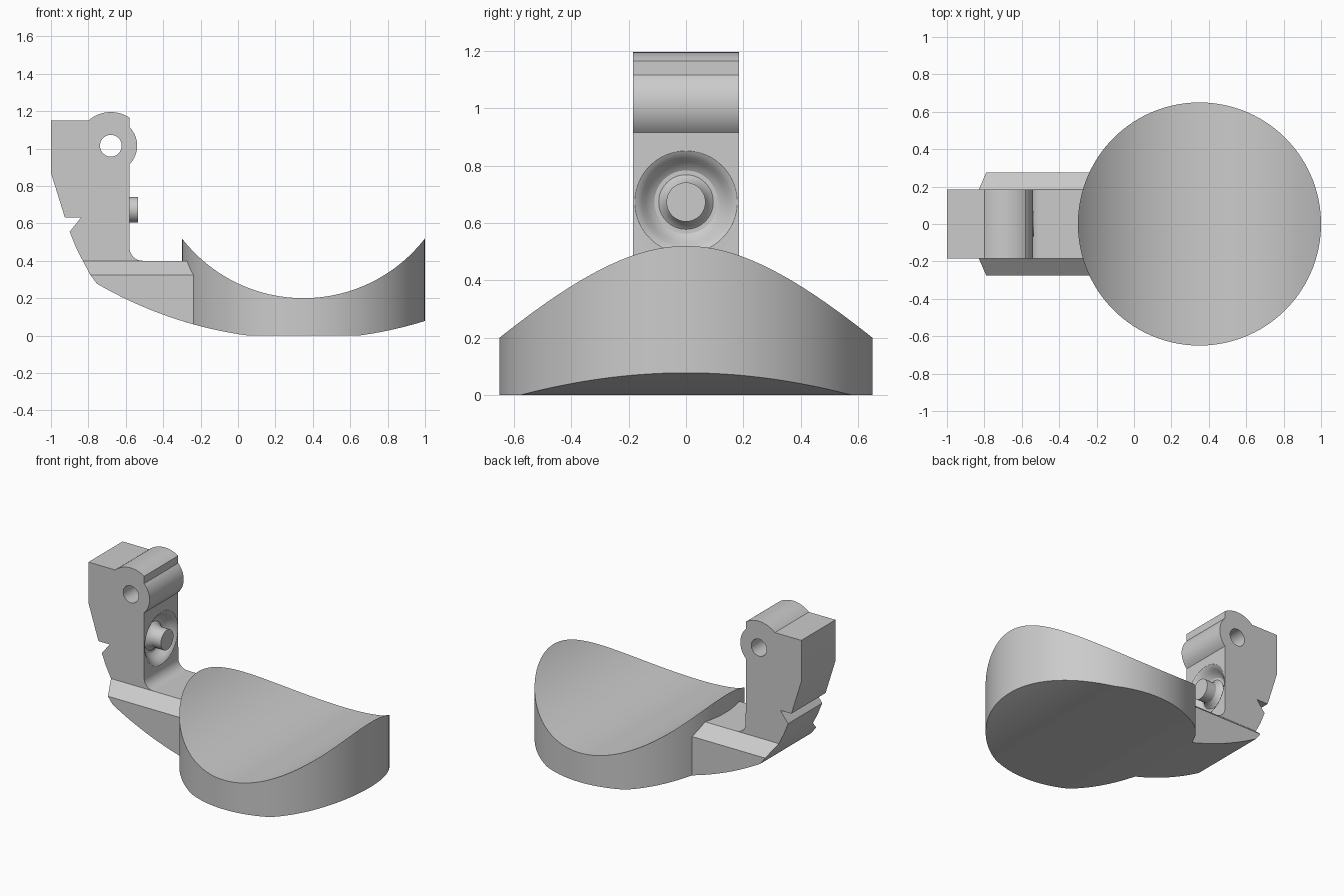
import bpy, bmesh, math
from mathutils import Matrix, Vector

if "Cube" in bpy.data.objects:
    bpy.data.objects.remove(bpy.data.objects["Cube"], do_unlink=True)

grey = bpy.data.materials.new("plain grey")
grey.use_nodes = True
COLOUR = (0.6, 0.6, 0.6, 1)
grey.diffuse_color = COLOUR
for node in grey.node_tree.nodes:
    if node.type == 'BSDF_PRINCIPLED':
        node.inputs["Base Color"].default_value = COLOUR

CUP_X, CUP_R = 0.35, 0.65


def finish(name, bm):
    bmesh.ops.recalc_face_normals(bm, faces=bm.faces)
    me = bpy.data.meshes.new(name)
    bm.to_mesh(me)
    bm.free()
    ob = bpy.data.objects.new(name, me)
    bpy.context.scene.collection.objects.link(ob)
    me.materials.append(grey)
    return ob


def smooth(ob):
    ob.data.shade_smooth()
    ob.data.set_sharp_from_angle(angle=math.radians(28))
    ob.modifiers.new("flat face normals", 'WEIGHTED_NORMAL').keep_sharp = True


def arc(cx, cz, r, a0, a1, n):
    angles = [math.radians(a0 + (a1 - a0) * i / n) for i in range(n + 1)]
    return [(cx + r * math.cos(a), cz + r * math.sin(a)) for a in angles]


def prism(points, half):
    """Extrude an x-z outline symmetrically along y."""
    bm = bmesh.new()
    sides = [[bm.verts.new((x, y, z)) for x, z in points] for y in (-half, half)]
    for side in sides:
        bm.faces.new(side)
    for i in range(len(points)):
        j = (i + 1) % len(points)
        bm.faces.new((sides[0][i], sides[0][j], sides[1][j], sides[1][i]))
    return bm


def rod(name, centre, axis, radius, length, segments=48):
    bm = bmesh.new()
    turn = Vector((0, 0, 1)).rotation_difference(Vector(axis)).to_matrix().to_4x4()
    bmesh.ops.create_cone(bm, cap_ends=True, segments=segments, radius1=radius,
                          radius2=radius, depth=length,
                          matrix=Matrix.Translation(centre) @ turn)
    return finish(name, bm)


def cut(ob, cutter):
    mod = ob.modifiers.new("cut", 'BOOLEAN')
    mod.operation = 'DIFFERENCE'
    mod.solver = 'EXACT'
    mod.object = cutter
    bpy.context.view_layer.update()
    graph = bpy.context.evaluated_depsgraph_get()
    result = bpy.data.meshes.new_from_object(ob.evaluated_get(graph))
    ob.modifiers.clear()
    ob.data = result
    bpy.data.objects.remove(cutter, do_unlink=True)


def saddle_top(x):
    return 1.02 - math.sqrt(0.82 ** 2 - (x - CUP_X) ** 2)


def underside(x):
    return max(0, 2.18 - math.sqrt(2.2 ** 2 - (x - CUP_X) ** 2))


# Round saddle: strips across y between a hollow top and a rocker underside
bm = bmesh.new()
rows = []
STEPS = 60
for i in range(STEPS + 1):
    a = math.pi * i / STEPS
    x, y = CUP_X + CUP_R * math.cos(a), CUP_R * math.sin(a)
    ring = [(x, -y, underside(x)), (x, y, underside(x)),
            (x, y, saddle_top(x)), (x, -y, saddle_top(x))]
    rows.append([bm.verts.new(p) for p in ring])
for r0, r1 in zip(rows, rows[1:]):
    for k in range(4):
        m = (k + 1) % 4
        bm.faces.new((r0[k], r0[m], r1[m], r1[k]))
bmesh.ops.remove_doubles(bm, verts=bm.verts, dist=1e-5)
smooth(finish("saddle", bm))

# Foot joining the post to the saddle, with chamfered upper sides
END = -0.22
xs = [-0.755 + (END + 0.755) * i / 12 for i in range(13)]
outline = [(-0.79, 0.325)] + [(x, underside(x)) for x in xs] + [(END, 0.325)]
bm = prism(outline, 0.275)
bmesh.ops.recalc_face_normals(bm, faces=bm.faces)
top = max(bm.faces, key=lambda f: f.normal.z)
raised = bmesh.ops.extrude_discrete_faces(bm, faces=[top])["faces"][0]
for v in raised.verts:
    v.co.z = 0.4
    v.co.y = math.copysign(0.184, v.co.y)
    if v.co.x < -0.5:
        v.co.x = -0.83
smooth(finish("foot", bm))

# Post with a rounded knuckle, rear notch and a fillet at its base
outline = [(-1, 1.15)]
outline += arc(-0.68, 1.015, 0.18, 131.6, 56.3, 14)
outline += arc(-0.68, 1.015, 0.141, 45, -45, 16)
outline += arc(-0.51, 0.47, 0.07, 180, 270, 10)
outline += [(-0.83, 0.4), (-0.868, 0.475), (-0.9, 0.555),
            (-0.84, 0.63), (-0.925, 0.63), (-1, 0.87)]
post = finish("post", prism(outline, 0.184))

# Pivot hole through the knuckle
cut(post, rod("hole_cutter", (-0.68, 0, 1.015), (0, 1, 0), 0.058, 1))

# Ring-shaped dish around the pin: radius and depth pairs
dish = [(0.06, 0.02), (0.068, 0.025), (0.08, 0.05), (0.095, 0.062), (0.11, 0.062),
        (0.125, 0.053), (0.14, 0.037), (0.153, 0.02), (0.165, 0.008),
        (0.176, 0.002), (0.181, -0.002), (0.181, -0.03)]
bm = bmesh.new()
N = 64
rings = []
for r, d in dish:
    rings.append([bm.verts.new((-0.58 - d, r * math.cos(math.tau * k / N),
                                0.673 + r * math.sin(math.tau * k / N)))
                  for k in range(N)])
for r0, r1 in zip(rings, rings[1:]):
    for k in range(N):
        bm.faces.new((r0[k], r0[k - 1], r1[k - 1], r1[k]))
bm.faces.new(rings[0])
bm.faces.new(rings[-1])
cut(post, finish("dish_cutter", bm))
smooth(post)

# Pin standing in the dish
smooth(rod("pin", (-0.575, 0, 0.673), (1, 0, 0), 0.068, 0.08))
